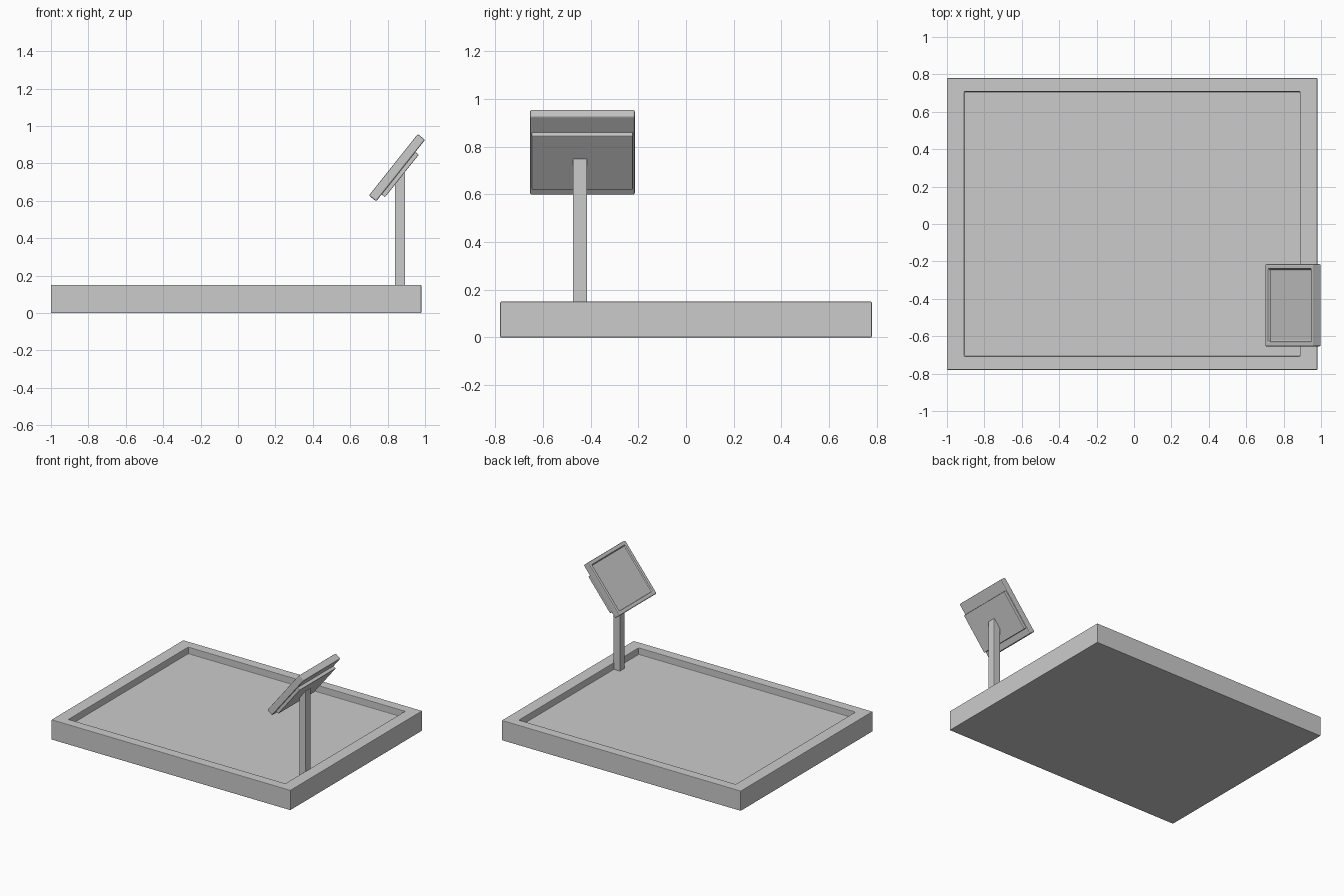
import bpy, bmesh
from math import radians
from mathutils import Matrix, Vector

if "Cube" in bpy.data.objects:
    bpy.data.objects.remove(bpy.data.objects["Cube"])

TILT = radians(-51.5)


def block(name, size, loc, tilt=0.0, bevel=0.004, margin=None, depth=0.0):
    """Bevelled box, optionally with a rectangular recess in its top face."""
    bm = bmesh.new()
    bmesh.ops.create_cube(bm, size=1.0)
    bmesh.ops.scale(bm, vec=size, verts=bm.verts)
    if margin:
        top = max(bm.faces, key=lambda f: f.calc_center_median().z)
        bmesh.ops.inset_region(bm, faces=[top], thickness=0.01)
        for v in top.verts:
            for i in range(2):
                half = size[i] / 2 - margin[i]
                v.co[i] = half if v.co[i] > 0 else -half
        floor = bmesh.ops.extrude_discrete_faces(bm, faces=[top])["faces"][0]
        bmesh.ops.translate(bm, vec=(0, 0, -depth), verts=floor.verts)
    bmesh.ops.recalc_face_normals(bm, faces=bm.faces)
    mesh = bpy.data.meshes.new(name)
    bm.to_mesh(mesh)
    bm.free()
    ob = bpy.data.objects.new(name, mesh)
    bpy.context.collection.objects.link(ob)
    ob.location = loc
    ob.rotation_euler.y = tilt
    mod = ob.modifiers.new("Soft edges", 'BEVEL')
    mod.width = bevel
    mod.segments = 2
    mod.limit_method = 'ANGLE'
    return ob


# Base tray with sunken floor
block("base_tray", (1.98, 1.56, 0.15), (-0.01, 0, 0.075),
      margin=(0.0925, 0.0725), depth=0.05)

# Post standing in the tray against its right wall
block("post", (0.055, 0.06, 0.66), (0.866, -0.445, 0.42))

# Tilted display panel with recessed screen
centre = Vector((0.85, -0.435, 0.777))
block("display_panel", (0.42, 0.44, 0.05), centre, TILT, 0.007,
      margin=(0.028, 0.026), depth=0.015)

# Backing plate behind the panel
offset = Matrix.Rotation(TILT, 3, 'Y') @ Vector((-0.018, 0, -0.033))
block("display_back", (0.29, 0.425, 0.03), centre + offset, TILT)
